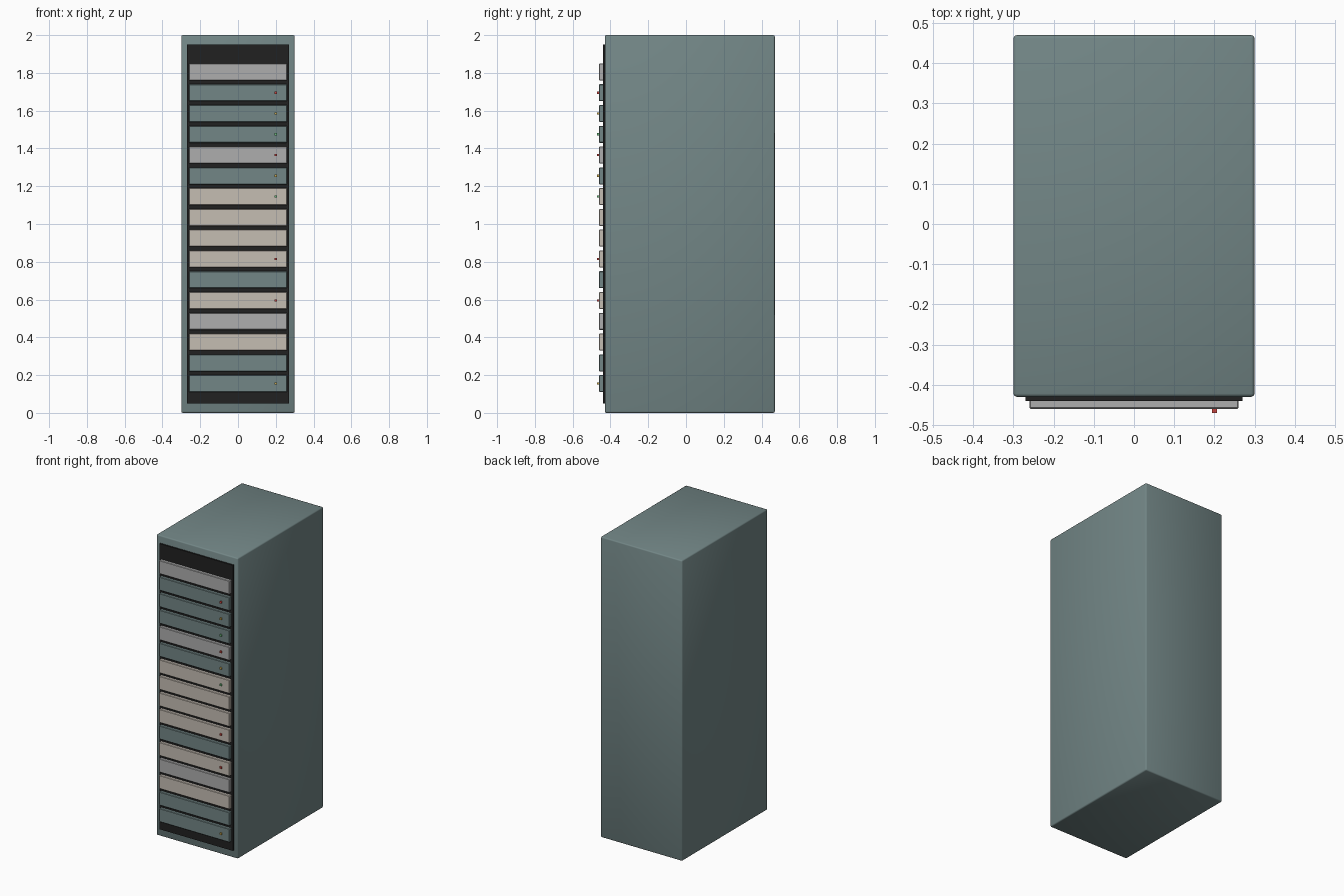
import bpy

if "Cube" in bpy.data.objects:
    bpy.data.objects.remove(bpy.data.objects["Cube"])


def material(name, rgb):
    m = bpy.data.materials.new(name)
    m.diffuse_color = (*rgb, 1)
    m.use_nodes = True
    m.node_tree.nodes["Principled BSDF"].inputs["Base Color"].default_value = m.diffuse_color
    return m


TEAL = material("teal_paint", (0.17, 0.24, 0.24))
GREY = material("light_grey", (0.42, 0.42, 0.42))
BEIGE = material("beige", (0.56, 0.51, 0.45))
BLACK = material("dark_panel", (0.015, 0.015, 0.015))
RED = material("red_lamp", (0.6, 0.06, 0.05))
AMBER = material("amber_lamp", (0.6, 0.4, 0.08))
GREEN = material("green_lamp", (0.15, 0.5, 0.2))


def box(name, x, y, z, mat, bevel=0, segments=1):
    """Box spanning the (min, max) ranges x, y and z."""
    spans = (x, y, z)
    bpy.ops.mesh.primitive_cube_add(size=1, location=[(a + b) / 2 for a, b in spans])
    ob = bpy.context.object
    ob.name = name
    ob.scale = [b - a for a, b in spans]
    bpy.ops.object.transform_apply(location=False, rotation=False, scale=True)
    ob.data.materials.append(mat)
    if bevel:
        mod = ob.modifiers.new("edge_bevel", 'BEVEL')
        mod.width, mod.segments = bevel, segments
    return ob


# Cabinet with softly rounded edges
cabinet = box("cabinet", (-0.3, 0.3), (-0.43, 0.47), (0, 2), TEAL, 0.008, 2)
cabinet.data.shade_smooth()

# Dark panel behind the rack units
box("front_panel", (-0.27, 0.27), (-0.44, -0.42), (0.05, 1.95), BLACK)

# Rack units from bottom to top: face colour and status lamp
rows = [
    (TEAL, AMBER), (TEAL, None), (BEIGE, None), (GREY, None),
    (BEIGE, RED), (TEAL, None), (BEIGE, RED), (BEIGE, None),
    (BEIGE, None), (BEIGE, GREEN), (TEAL, AMBER), (GREY, RED),
    (TEAL, GREEN), (TEAL, AMBER), (TEAL, RED), (GREY, None),
]
for i, (face, lamp) in enumerate(rows):
    z = 0.155 + 0.11 * i
    box(f"rack_unit_{i + 1}", (-0.26, 0.26), (-0.46, -0.43), (z - 0.045, z + 0.045), face, 0.003)
    if lamp:
        box(f"status_lamp_{i + 1}", (0.194, 0.206), (-0.47, -0.458), (z - 0.006, z + 0.006), lamp)
